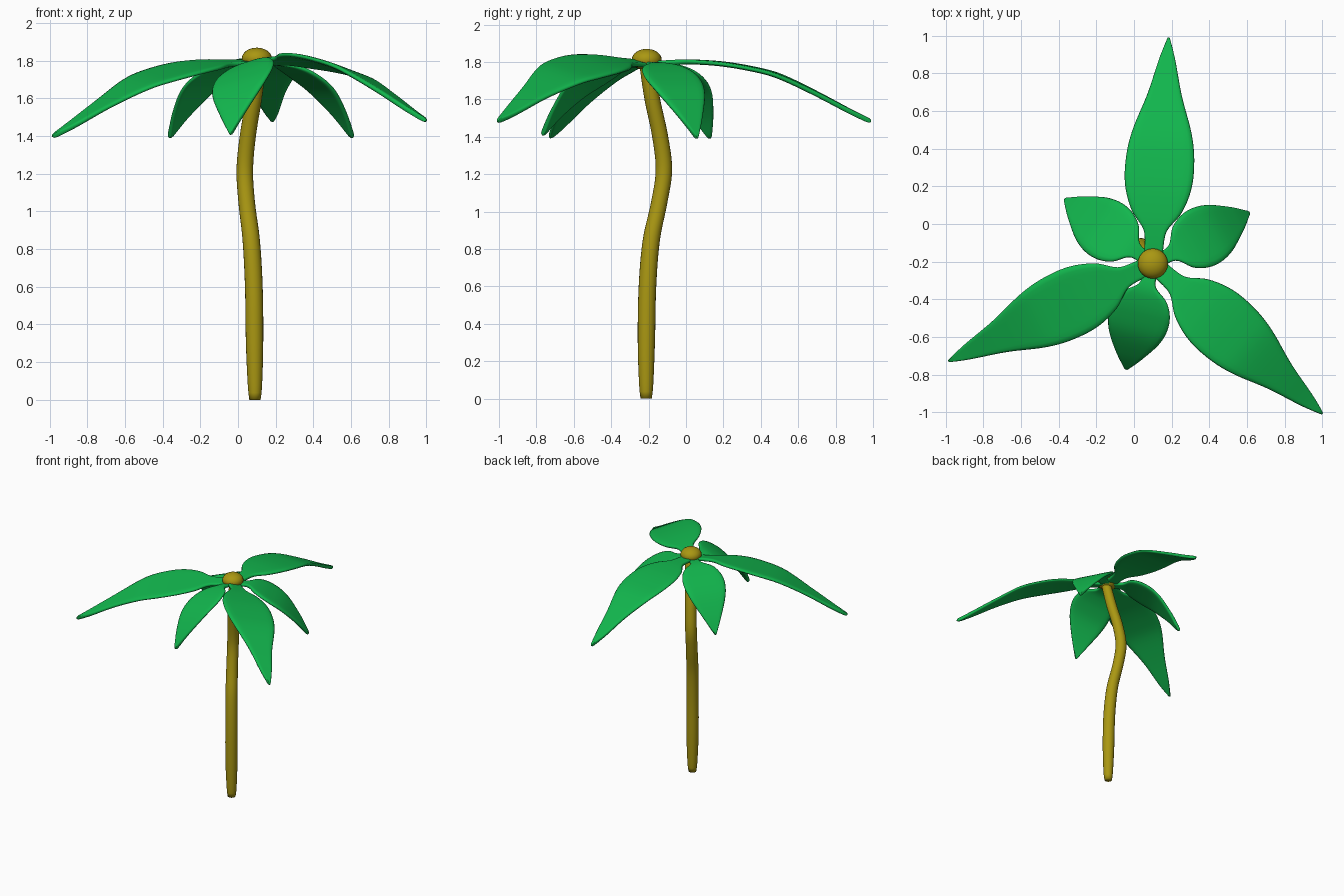
import bpy
import bmesh
import math
from mathutils import Vector

cube = bpy.data.objects.get("Cube")
if cube:
    bpy.data.objects.remove(cube, do_unlink=True)


def material(name, rgb):
    mat = bpy.data.materials.new(name)
    mat.use_nodes = True
    mat.diffuse_color = (*rgb, 1)
    mat.node_tree.nodes["Principled BSDF"].inputs["Base Color"].default_value = (*rgb, 1)
    return mat


green = material("leaf green", (0.006, 0.47, 0.075))
bark = material("bark yellow", (0.40, 0.31, 0.006))


def curve_at(keys, t):
    """Smooth interpolation through (t, value, value...) keys."""
    last = len(keys) - 1
    i = 0
    while i < last - 1 and t > keys[i + 1][0]:
        i += 1

    def slope(k, c):
        a, b = keys[max(k - 1, 0)], keys[min(k + 1, last)]
        return (b[c] - a[c]) / (b[0] - a[0])

    a, b = keys[i], keys[i + 1]
    h = b[0] - a[0]
    u = (t - a[0]) / h
    return [a[c] * (1 + 2 * u) * (1 - u) ** 2 + b[c] * u * u * (3 - 2 * u)
            + h * u * (1 - u) * (slope(i, c) * (1 - u) - slope(i + 1, c) * u)
            for c in range(1, len(a))]


def finish(name, bm, mat):
    bmesh.ops.recalc_face_normals(bm, faces=bm.faces)
    mesh = bpy.data.meshes.new(name)
    bm.to_mesh(mesh)
    bm.free()
    mesh.materials.append(mat)
    mesh.shade_smooth()
    obj = bpy.data.objects.new(name, mesh)
    bpy.context.collection.objects.link(obj)
    return obj


# Trunk: (height, x, y, radius)
trunk_keys = [(0, 0.09, -0.213, 0.03), (0.06, 0.09, -0.213, 0.037),
              (0.3, 0.088, -0.212, 0.046), (0.6, 0.084, -0.206, 0.047),
              (0.85, 0.07, -0.185, 0.046), (1.05, 0.046, -0.143, 0.044),
              (1.22, 0.036, -0.118, 0.044), (1.4, 0.052, -0.138, 0.043),
              (1.6, 0.085, -0.18, 0.042), (1.81, 0.115, -0.215, 0.038)]


def build_trunk(sides=20, rows=48):
    bm = bmesh.new()
    rings = []
    for i in range(rows + 1):
        z = trunk_keys[-1][0] * i / rows
        x, y, r = curve_at(trunk_keys, z)
        rings.append([bm.verts.new((x + r * math.cos(a), y + r * math.sin(a), z))
                      for a in (math.tau * k / sides for k in range(sides))])
    for low, high in zip(rings, rings[1:]):
        for k in range(sides):
            n = (k + 1) % sides
            bm.faces.new((low[k], low[n], high[n], high[k]))
    bm.faces.new(rings[0])
    bm.faces.new(rings[-1])
    finish("trunk", bm, bark)


build_trunk()

# Rounded crown on top of the trunk
bm = bmesh.new()
bmesh.ops.create_uvsphere(bm, u_segments=24, v_segments=16, radius=0.08)
crown = finish("crown", bm, bark)
crown.scale.z = 0.72
crown.location = (0.1, -0.21, 1.812)

# Leaf shapes: (distance from crown, half width, height)
long_leaf = [(0.02, 0.05, 1.79), (0.12, 0.052, 1.797), (0.19, 0.065, 1.80),
             (0.25, 0.122, 1.80), (0.4, 0.178, 1.79), (0.56, 0.184, 1.764),
             (0.7, 0.16, 1.728), (0.9, 0.092, 1.635), (1.1, 0.04, 1.53),
             (1.205, 0.004, 1.48)]
short_leaf = [(0.02, 0.042, 1.785), (0.12, 0.045, 1.785), (0.18, 0.122, 1.77),
              (0.28, 0.164, 1.72), (0.39, 0.147, 1.64), (0.5, 0.075, 1.51),
              (0.577, 0.004, 1.39)]


def build_leaf(name, keys, tip, pitch=0, roll=0, rows=30, columns=6):
    root = Vector((0.1, -0.21, 0))
    along = (Vector((*tip, 0)) - root).normalized()
    side = Vector((-along.y, along.x, 0))
    start, end = keys[0][0], keys[-1][0]
    bm = bmesh.new()
    grid = []
    for i in range(rows + 1):
        s = start + (end - start) * i / rows
        width, height = curve_at(keys, s)
        row = []
        for j in range(columns + 1):
            t = width * (2 * j / columns - 1)
            p = root + along * s + side * t
            p.z = height + pitch * s + roll * t
            row.append(bm.verts.new(p))
        grid.append(row)
    for a, b in zip(grid, grid[1:]):
        for j in range(columns):
            bm.faces.new((a[j], a[j + 1], b[j + 1], b[j]))
    leaf = finish(name, bm, green)
    solid = leaf.modifiers.new("thickness", "SOLIDIFY")
    solid.thickness = 0.026
    solid.offset = 0
    leaf.modifiers.new("rounding", "SUBSURF").levels = 1


build_leaf("long_leaf_back", long_leaf, (0.185, 1.0))
build_leaf("long_leaf_right", long_leaf, (-0.99, -0.73), pitch=-0.07, roll=-0.14)
build_leaf("long_leaf_left", long_leaf, (0.99, -1.0), roll=-0.25)
build_leaf("short_leaf_front", short_leaf, (-0.04, -0.77), pitch=0.03, roll=0.3)
build_leaf("short_leaf_back_right", short_leaf, (-0.365, 0.13))
build_leaf("short_leaf_back_left", short_leaf, (0.61, 0.06))
